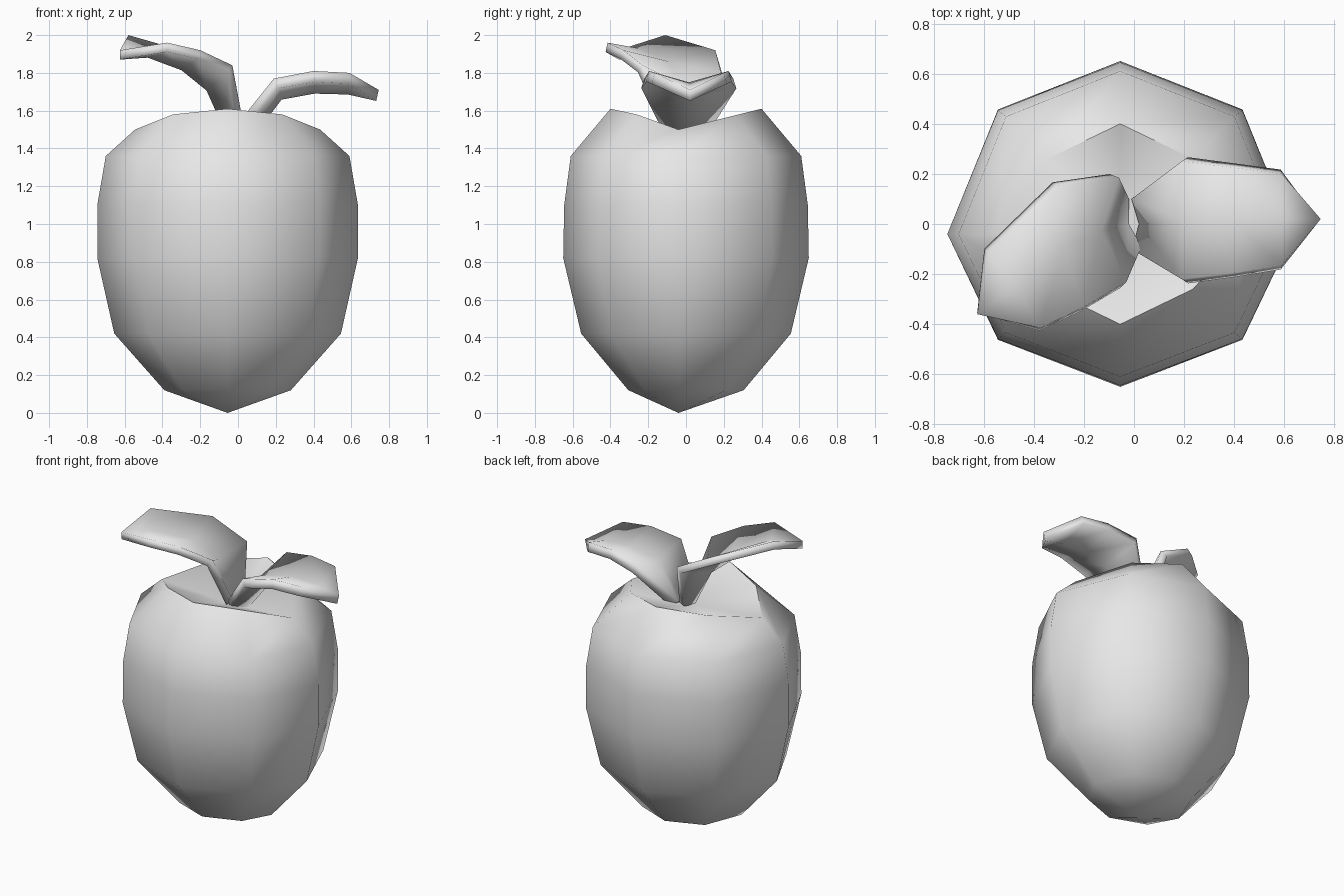
import bpy, bmesh, math

if "Cube" in bpy.data.objects:
    bpy.data.objects.remove(bpy.data.objects["Cube"])

mat = bpy.data.materials.new("light grey")
mat.diffuse_color = (0.8, 0.8, 0.8, 1)
mat.use_nodes = True
mat.node_tree.nodes["Principled BSDF"].inputs["Base Color"].default_value = mat.diffuse_color


def finish(name, bm, angle):
    me = bpy.data.meshes.new(name)
    bm.to_mesh(me)
    bm.free()
    me.materials.append(mat)
    ob = bpy.data.objects.new(name, me)
    bpy.context.collection.objects.link(ob)
    bpy.ops.object.select_all(action='DESELECT')
    ob.select_set(True)
    bpy.context.view_layer.objects.active = ob
    bpy.ops.object.shade_smooth_by_angle(angle=math.radians(angle))
    return ob


# Fruit body: eight-sided rings (x radius, y radius, height)
CX = -0.055
bm = bmesh.new()
rings = []
for rx, ry, z in [(0.335, 0.305, 0.12), (0.6, 0.555, 0.42), (0.69, 0.65, 0.82),
                  (0.69, 0.645, 1.1), (0.645, 0.61, 1.36)]:
    ring = []
    for i in range(8):
        a = i * math.pi / 4
        y = ry * math.sin(a) - 0.04 * abs(math.cos(a)) ** 8
        ring.append(bm.verts.new((CX + rx * math.cos(a), y, z)))
    rings.append(ring)
# Shoulder rim: high at front and back, low at the sides
rim = [(0.49, -0.04, 1.5), (0.29, 0.26, 1.575), (0, 0.4, 1.61), (-0.29, 0.26, 1.575),
       (-0.49, -0.04, 1.5), (-0.29, -0.26, 1.58), (0, -0.4, 1.61), (0.29, -0.26, 1.58)]
rings.append([bm.verts.new((CX + x, y, z)) for x, y, z in rim])
bottom = bm.verts.new((CX, -0.04, 0))
dimple = bm.verts.new((CX, -0.02, 1.46))
for lo, hi in zip(rings, rings[1:]):
    for i in range(8):
        j = (i + 1) % 8
        bm.faces.new((lo[i], lo[j], hi[j], hi[i]))
for i in range(8):
    j = (i + 1) % 8
    bm.faces.new((rings[0][j], rings[0][i], bottom))
    bm.faces.new((rings[-1][i], rings[-1][j], dimple))
finish("fruit_body", bm, 60)


# Leaves: folded sheets of (back edge, spine, front edge) stations plus a tip
def leaf(name, stations, tip, thickness):
    bm = bmesh.new()
    rows = [[bm.verts.new(p) for p in s] for s in stations]
    for a, b in zip(rows, rows[1:]):
        for k in range(2):
            bm.faces.new((a[k], a[k + 1], b[k + 1], b[k]))
    t = bm.verts.new(tip)
    for k in range(2):
        bm.faces.new((rows[-1][k], rows[-1][k + 1], t))
    bmesh.ops.recalc_face_normals(bm, faces=bm.faces)
    bm.normal_update()
    if sum(f.normal.z for f in bm.faces) < 0:
        bmesh.ops.reverse_faces(bm, faces=bm.faces)
    ob = finish(name, bm, 60)
    mod = ob.modifiers.new("thickness", 'SOLIDIFY')
    mod.thickness = thickness
    mod.offset = -1


leaf("right_leaf",
     [((-0.01, 0.1, 1.52), (0.02, 0, 1.48), (-0.01, -0.1, 1.52)),
      ((0.19, 0.25, 1.77), (0.2, 0.01, 1.71), (0.19, -0.22, 1.77)),
      ((0.4, 0.225, 1.81), (0.4, 0.015, 1.75), (0.4, -0.195, 1.81)),
      ((0.59, 0.2, 1.8), (0.59, 0.02, 1.745), (0.59, -0.165, 1.8))],
     (0.745, 0.02, 1.71), 0.06)
leaf("left_leaf",
     [((-0.02, 0.1, 1.52), (-0.02, 0, 1.5), (0.03, -0.09, 1.52)),
      ((-0.06, 0.185, 1.8), (-0.13, -0.03, 1.74), (-0.03, -0.23, 1.84)),
      ((-0.3, 0.155, 1.92), (-0.28, -0.09, 1.86), (-0.2, -0.33, 1.92)),
      ((-0.58, -0.11, 2.0), (-0.47, -0.25, 1.93), (-0.375, -0.415, 1.96))],
     (-0.625, -0.36, 1.92), 0.05)
